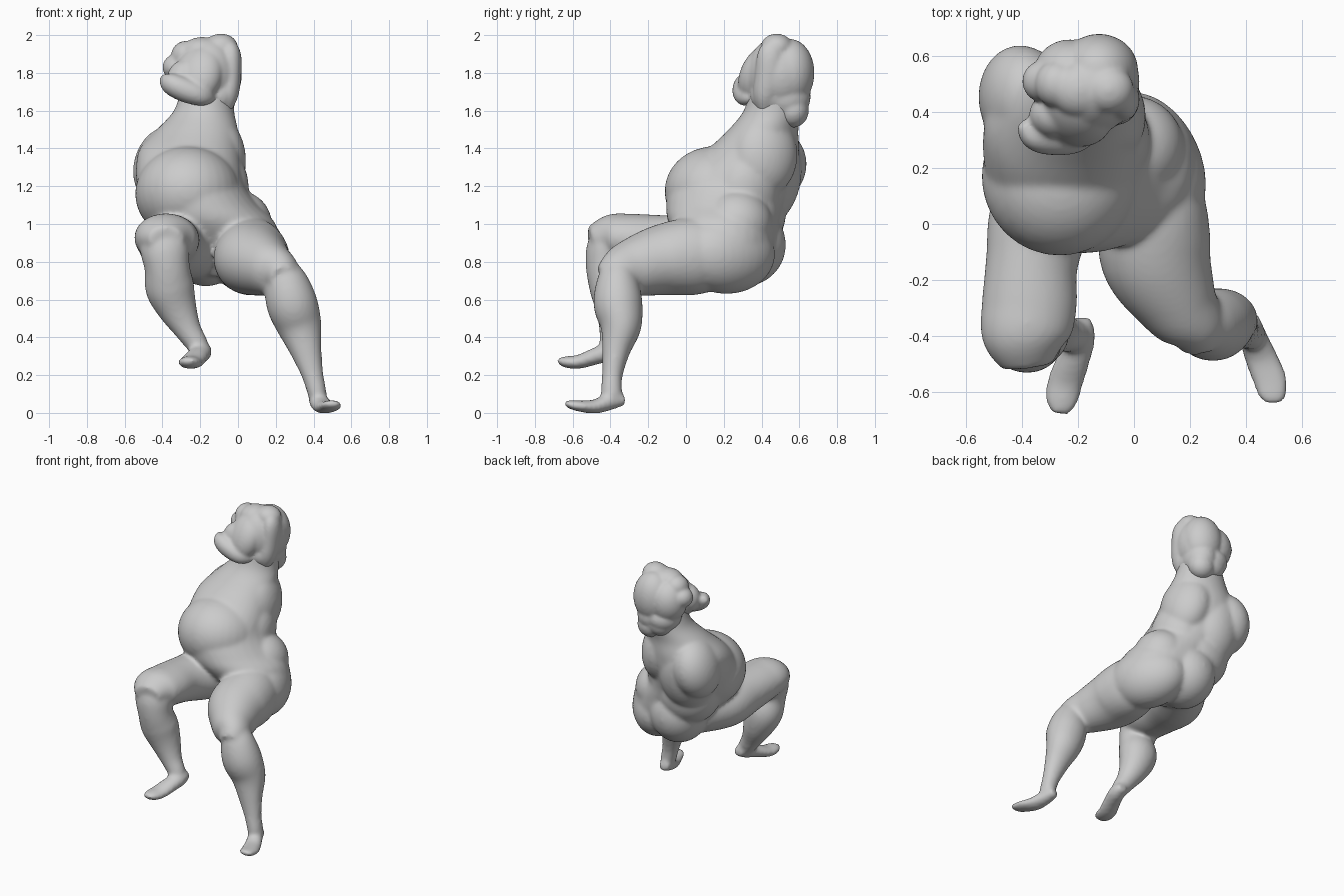
import bpy, bmesh, math
from mathutils import Vector, Matrix, Euler


def spline(rows, steps=6):
    """Catmull-Rom through rows of equal length."""
    out = []
    n = len(rows)
    for i in range(n - 1):
        p = [rows[max(0, min(n - 1, i + k))] for k in (-1, 0, 1, 2)]
        for s in range(steps):
            t = s / steps
            out.append([0.5 * (2 * b + (c - a) * t + (2 * a - 5 * b + 4 * c - d) * t * t
                               + (3 * b - a - 3 * c + d) * t ** 3)
                        for a, b, c, d in zip(*p)])
    out.append(list(rows[-1]))
    return out


def tube(bm, rows, flat=False, sides=32):
    """Loft of ellipses; each row is x, y, z, half width, half depth. flat keeps rings level."""
    rows = spline(rows)
    pts = [Vector(r[:3]) for r in rows]
    rings = []
    for i, r in enumerate(rows):
        tan = (pts[min(i + 1, len(pts) - 1)] - pts[max(i - 1, 0)]).normalized()
        if flat:
            tan = Vector((0, 0, 1))
        u = (Vector((1, 0, 0)) - tan * tan.x).normalized()
        v = tan.cross(u)
        rings.append([bm.verts.new(pts[i] + u * math.cos(a) * r[3] + v * math.sin(a) * r[4])
                      for a in (2 * math.pi * k / sides for k in range(sides))])
    for a, b in zip(rings, rings[1:]):
        for k in range(sides):
            j = (k + 1) % sides
            bm.faces.new((a[k], a[j], b[j], b[k]))
    bm.faces.new(rings[0][::-1])
    bm.faces.new(rings[-1])


def blob(bm, loc, size, rot=(0, 0, 0)):
    """Ellipsoid with half sizes and rotation in degrees."""
    e = Euler([math.radians(a) for a in rot])
    bmesh.ops.create_uvsphere(bm, u_segments=32, v_segments=20, radius=1,
                              matrix=Matrix.LocRotScale(Vector(loc), e, Vector(size)))


def finish(bm, name, voxel, smooth):
    bmesh.ops.recalc_face_normals(bm, faces=bm.faces[:])
    me = bpy.data.meshes.new(name)
    bm.to_mesh(me)
    bm.free()
    ob = bpy.data.objects.new(name, me)
    bpy.context.collection.objects.link(ob)
    m = ob.modifiers.new("fuse", 'REMESH')
    m.mode = 'VOXEL'
    m.voxel_size = voxel
    m.use_smooth_shade = True
    s = ob.modifiers.new("soften", 'SMOOTH')
    s.factor = 0.5
    s.iterations = smooth
    return ob


body = bmesh.new()
# trunk from pelvis to neck, level rings
tube(body, [(-0.04, 0.26, 0.72, 0.16, 0.15), (-0.05, 0.23, 0.86, 0.27, 0.23),
            (-0.14, 0.20, 1.00, 0.34, 0.29), (-0.205, 0.205, 1.10, 0.31, 0.31),
            (-0.25, 0.235, 1.20, 0.285, 0.32), (-0.26, 0.30, 1.30, 0.28, 0.29),
            (-0.255, 0.36, 1.40, 0.265, 0.24), (-0.215, 0.41, 1.50, 0.215, 0.185),
            (-0.18, 0.46, 1.60, 0.16, 0.155), (-0.16, 0.48, 1.72, 0.14, 0.14)], flat=True)
# belly
blob(body, (-0.265, 0.17, 1.16), (0.28, 0.285, 0.25), (-12, 0, 0))
# armless shoulders, shoulder blades and loins
blob(body, (-0.395, 0.44, 1.31), (0.155, 0.20, 0.21), (-8, 16, 10))
blob(body, (-0.31, 0.41, 1.25), (0.20, 0.20, 0.28), (-10, 0, 0))
blob(body, (-0.26, 0.33, 1.06), (0.22, 0.20, 0.22))
blob(body, (-0.10, 0.415, 1.36), (0.135, 0.18, 0.22), (-8, -6, 20))
blob(body, (-0.09, 0.32, 1.15), (0.14, 0.18, 0.24), (-8, 10, 20))
blob(body, (-0.01, 0.27, 1.00), (0.19, 0.19, 0.18), (0, 0, 30))
# buttocks
blob(body, (0.055, 0.215, 0.84), (0.185, 0.27, 0.21), (0, 0, 25))
blob(body, (-0.17, 0.31, 0.89), (0.20, 0.22, 0.22), (0, 0, 10))
# right leg: thigh, shin, foot
tube(body, [(0.05, 0.20, 0.83, 0.15, 0.17), (0.07, 0.05, 0.83, 0.19, 0.205),
            (0.08, -0.12, 0.81, 0.20, 0.19), (0.155, -0.28, 0.77, 0.15, 0.155),
            (0.22, -0.37, 0.74, 0.11, 0.12), (0.24, -0.44, 0.71, 0.07, 0.07)])
tube(body, [(0.21, -0.34, 0.80, 0.07, 0.07), (0.25, -0.36, 0.70, 0.115, 0.11),
            (0.285, -0.36, 0.58, 0.135, 0.13), (0.325, -0.345, 0.46, 0.12, 0.11),
            (0.36, -0.37, 0.33, 0.085, 0.075), (0.395, -0.39, 0.20, 0.058, 0.055),
            (0.42, -0.395, 0.10, 0.05, 0.056), (0.43, -0.39, 0.04, 0.035, 0.04)])
tube(body, [(0.41, -0.325, 0.07, 0.035, 0.03), (0.425, -0.40, 0.06, 0.05, 0.045),
            (0.455, -0.48, 0.034, 0.06, 0.038), (0.487, -0.56, 0.036, 0.062, 0.03),
            (0.497, -0.615, 0.045, 0.053, 0.023), (0.50, -0.643, 0.055, 0.025, 0.014)])
# left leg: thigh, shin, foot
tube(body, [(-0.24, 0.20, 0.88, 0.17, 0.17), (-0.33, 0.03, 0.88, 0.185, 0.165),
            (-0.365, -0.14, 0.90, 0.165, 0.148), (-0.375, -0.30, 0.92, 0.17, 0.135),
            (-0.39, -0.41, 0.93, 0.155, 0.12), (-0.38, -0.51, 0.92, 0.09, 0.065)])
tube(body, [(-0.40, -0.40, 0.98, 0.10, 0.07), (-0.39, -0.42, 0.88, 0.13, 0.105),
            (-0.375, -0.42, 0.77, 0.12, 0.11), (-0.36, -0.39, 0.66, 0.13, 0.12),
            (-0.32, -0.38, 0.55, 0.105, 0.10), (-0.265, -0.39, 0.44, 0.072, 0.07),
            (-0.215, -0.40, 0.36, 0.058, 0.057), (-0.195, -0.41, 0.30, 0.04, 0.04)])
tube(body, [(-0.185, -0.335, 0.335, 0.035, 0.03), (-0.19, -0.40, 0.325, 0.053, 0.05),
            (-0.215, -0.48, 0.30, 0.06, 0.045), (-0.247, -0.57, 0.27, 0.065, 0.037),
            (-0.26, -0.64, 0.27, 0.057, 0.03), (-0.265, -0.68, 0.28, 0.028, 0.015)])
finish(body, "seated_body", 0.012, 14)

head = bmesh.new()
# skull, sloping face and jaw, turned toward -x -y
blob(head, (-0.14, 0.49, 1.79), (0.155, 0.175, 0.20), (0, 0, -30))
blob(head, (-0.21, 0.40, 1.79), (0.14, 0.105, 0.17), (-25, 0, -30))
blob(head, (-0.28, 0.39, 1.77), (0.095, 0.085, 0.10))
tube(head, [(-0.40, 0.36, 1.775, 0.02, 0.02), (-0.36, 0.325, 1.745, 0.055, 0.06),
            (-0.28, 0.315, 1.71, 0.065, 0.07), (-0.19, 0.32, 1.68, 0.055, 0.06),
            (-0.13, 0.35, 1.66, 0.02, 0.02)])
# hair: crown, rolled fringe, back mass, nape and side lock
for loc, size in [((-0.09, 0.48, 1.935), (0.09, 0.085, 0.073)),
                  ((-0.19, 0.48, 1.91), (0.11, 0.10, 0.08)),
                  ((-0.275, 0.50, 1.89), (0.08, 0.085, 0.08)),
                  ((-0.325, 0.51, 1.83), (0.075, 0.075, 0.07)),
                  ((-0.23, 0.535, 1.79), (0.13, 0.125, 0.15)),
                  ((-0.125, 0.55, 1.80), (0.14, 0.13, 0.18)),
                  ((-0.12, 0.53, 1.67), (0.11, 0.13, 0.12)),
                  ((-0.20, 0.54, 1.67), (0.12, 0.12, 0.10)),
                  ((-0.11, 0.565, 1.60), (0.09, 0.085, 0.09)),
                  ((-0.19, 0.565, 1.63), (0.10, 0.085, 0.09)),
                  ((-0.10, 0.45, 1.68), (0.09, 0.11, 0.10))]:
    blob(head, loc, size)
tube(head, [(-0.07, 0.47, 1.96, 0.04, 0.04), (-0.04, 0.45, 1.90, 0.055, 0.07),
            (-0.04, 0.44, 1.78, 0.057, 0.075), (-0.06, 0.42, 1.68, 0.06, 0.065),
            (-0.08, 0.42, 1.60, 0.04, 0.04)])
finish(head, "head_with_hair", 0.009, 12)
